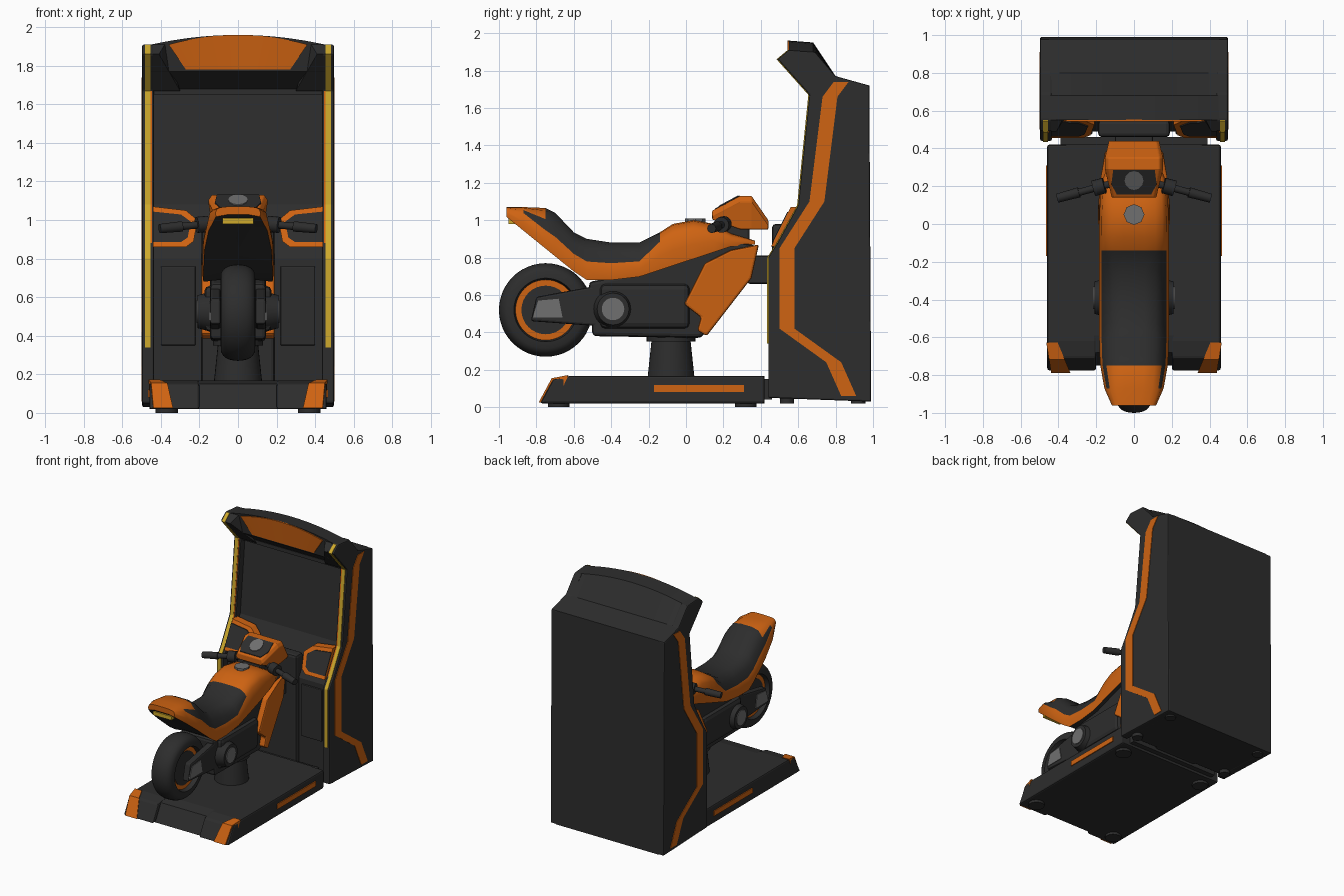
import bpy, bmesh, math
from mathutils import Vector

if "Cube" in bpy.data.objects:
    bpy.data.objects.remove(bpy.data.objects["Cube"])


def material(name, red, green, blue):
    mat = bpy.data.materials.new(name)
    mat.use_nodes = True
    mat.diffuse_color = (red, green, blue, 1)
    mat.node_tree.nodes["Principled BSDF"].inputs["Base Color"].default_value = mat.diffuse_color
    return mat


DARK = material("charcoal", 0.026, 0.026, 0.026)
ORANGE = material("orange", 0.62, 0.125, 0.006)
YELLOW = material("yellow", 0.62, 0.4, 0.025)
GREY = material("grey", 0.16, 0.16, 0.16)


def loft(name, rings, mats, rule=None, bevel=None, smooth=False):
    """Skin closed rings of points; rule(section, side) picks the material."""
    bm = bmesh.new()
    verts = [[bm.verts.new(point) for point in ring] for ring in rings]
    for section, (near, far) in enumerate(zip(verts, verts[1:])):
        for side in range(len(near)):
            face = bm.faces.new((near[side - 1], near[side], far[side], far[side - 1]))
            face.material_index = rule(section, side) if rule else 0
    bm.faces.new(verts[0])
    bm.faces.new(verts[-1])
    bmesh.ops.recalc_face_normals(bm, faces=bm.faces)
    mesh = bpy.data.meshes.new(name)
    bm.to_mesh(mesh)
    bm.free()
    for mat in mats:
        mesh.materials.append(mat)
    ob = bpy.data.objects.new(name, mesh)
    bpy.context.collection.objects.link(ob)
    if bevel:
        mod = ob.modifiers.new("bevel", 'BEVEL')
        mod.width, mod.segments, mod.limit_method = bevel, 2, 'ANGLE'
    if smooth:
        bpy.ops.object.select_all(action='DESELECT')
        ob.select_set(True)
        bpy.context.view_layer.objects.active = ob
        bpy.ops.object.shade_smooth_by_angle(angle=math.radians(40))


def slab(name, profile, inner, outer, mat, bevel=None):
    """Extrude a (y, z) profile along x."""
    loft(name, [[(x, y, z) for y, z in profile] for x in (inner, outer)], [mat], bevel=bevel)


def box(name, xs, ys, zs, mat, bevel=None):
    (back, front), (low, high) = ys, zs
    slab(name, [(back, low), (front, low), (front, high), (back, high)], *xs, mat, bevel)


def block(name, half, ys, zs, mat, bevel=None):
    """Box centred on x."""
    box(name, (-half, half), ys, zs, mat, bevel)


def shift(path, dy):
    return [(y + dy, z) for y, z in path]


def ribbon(name, path, width, inner, outer, mat):
    """Band of constant y width that follows a (y, z) path."""
    slab(name, path + shift(path, width)[::-1], inner, outer, mat)


def lathe(name, start, axis, profile, mat, count=32):
    """Turn (distance, radius) pairs about an axis."""
    axis = Vector(axis).normalized()
    u = axis.orthogonal().normalized()
    v = axis.cross(u)
    angles = [math.tau * k / count for k in range(count)]
    rings = [[Vector(start) + axis * along + (u * math.cos(a) + v * math.sin(a)) * radius for a in angles]
             for along, radius in profile]
    loft(name, rings, [mat], smooth=True)


def disc(name, start, axis, radius, depth, mat, count=32):
    lathe(name, start, axis, [(0, radius), (depth, radius)], mat, count)


RIGHT, UP = Vector((1, 0, 0)), Vector((0, 0, 1))
SIDES = (("left", 1), ("right", -1))

# Cabinet: side walls share their front edge with the core and the light strips
front = [(0.44, 0.05), (0.44, 0.8), (0.49, 0.88), (0.6, 1.08), (0.66, 1.67), (0.49, 1.86), (0.55, 1.91)]
back = [(0.8, 1.77), (0.98, 1.72), (0.99, 0.03)]
slab("cabinet_core", shift(front[:5], 0.05) + back, -0.45, 0.45, DARK)
block("front_column", 0.19, (0.46, 0.55), (0.05, 0.98), DARK, 0.02)
block("screen_frame_bar", 0.44, (0.68, 0.74), (1.65, 1.68), DARK)

# Header and its sign follow the same shallow arch
steps = [k / 8 for k in range(-8, 9)]


def arch(t):
    return 1.96 - 0.05 * t * t


loft("header", [[(0.45 * t, *point) for point in
                 [(0.57, 1.77), (0.55, arch(t)), (0.68, arch(t) - 0.01), *back[:2], (0.71, 1.66)]]
                for t in steps], [DARK])
loft("header_sign", [[(0.36 * t, 0.543, arch(t)), (0.27 * t, 0.563, 1.78),
                      (0.27 * t, 0.573, 1.78), (0.36 * t, 0.553, arch(t))] for t in steps], [ORANGE])

stripe = [(0.79, 1.74), (0.73, 1.66), (0.66, 1.1), (0.5, 0.85), (0.5, 0.42), (0.75, 0.24), (0.83, 0.06)]
pod = [(0.44, 1.07), (0.27, 1.05), (0.21, 1), (0.23, 0.89), (0.27, 0.86), (0.44, 0.86)]
inset = [(0.44 + (x - 0.44) * 0.85, 0.965 + (z - 0.965) * 0.75) for x, z in pod]
for side, s in SIDES:
    slab(side + "_cabinet_wall", front + [(0.69, 1.9)] + back, s * 0.435, s * 0.497, DARK, 0.008)
    ribbon(side + "_cabinet_stripe", stripe, 0.08, s * 0.49, s * 0.501, ORANGE)
    ribbon(side + "_light_strip", [(0.44, 0.34)] + front[1:], -0.006, s * 0.455, s * 0.482, YELLOW)
    ribbon(side + "_strip_edge", front[2:5], -0.005, s * 0.447, s * 0.455, ORANGE)
    loft(side + "_header_gusset", [[(s * x, y, z) for x, (y, z) in zip(xs, (front[5], front[6], front[4]))]
                                   for xs in ((0.44, 0.44, 0.44), (0.41, 0.38, 0.3))], [DARK])
    # Console pod: orange frame around a dark panel
    for label, outline, lift, mat in (("frame", pod, 0, ORANGE), ("panel", inset, 0.006, DARK)):
        loft(side + "_pod_" + label, [[(s * x, z / 2 + 0.025 + dy, z) for x, z in outline]
                                      for dy in (-lift, 0.06)], [mat])
    box(side + "_door", (s * 0.22, s * 0.4), (0.475, 0.5), (0.35, 0.76), DARK, 0.006)
    for y in (0.54, 0.92):
        disc(side + "_cabinet_foot", (s * 0.42, y, 0.02), UP, 0.04, 0.03, DARK, 12)

# Base platform: raised rails with painted front corners
rail = [(-0.78, 0.02), (-0.71, 0.15), (-0.62, 0.167), (0.42, 0.167), (0.42, 0.02)]
slab("base_deck", shift(rail[:3], 0.03) + rail[3:], -0.36, 0.36, DARK)
block("base_link", 0.39, (0.36, 0.46), (0.04, 0.15), DARK)
for side, s in SIDES:
    slab(side + "_base_rail", rail, s * 0.2, s * 0.46, DARK, 0.012)
    corner = shift(rail[:3], -0.008) + [(-0.65, 0.12), (-0.69, 0.02)]
    loft(side + "_base_corner", [[(s * (x + slant * (y + 0.78)), y, z + 0.005) for y, z in corner]
                                 for x, slant in ((0.34, 0.42), (0.44, 0.16))], [ORANGE])
    box(side + "_base_stripe", (s * 0.455, s * 0.467), (-0.17, 0.31), (0.08, 0.12), ORANGE)
    for y in (-0.68, 0.32):
        disc(side + "_base_foot", (s * 0.37, y, 0), UP, 0.06, 0.03, DARK, 12)

# Pedestal under the bike
lathe("pedestal", (0, -0.08, 0.16), UP, [(0, 0.125), (0.19, 0.105), (0.19, 0.13), (0.26, 0.13)], DARK)

# Rear wheel: rounded tyre, orange rim and dark hub
axle = Vector((0, -0.75, 0.52))
curve = [math.pi * k / 12 for k in range(13)]
tyre = [(-0.09 * math.cos(a), 0.17 + 0.08 * abs(math.sin(a)) ** 0.6) for a in curve]
lathe("rear_tyre", axle, RIGHT, [(-0.05, 0.16), *tyre, (0.05, 0.16)], DARK, 48)
disc("wheel_rim", axle - RIGHT * 0.056, RIGHT, 0.162, 0.112, ORANGE)
disc("wheel_hub", axle - RIGHT * 0.06, RIGHT, 0.13, 0.12, DARK)

# Bike core, engine, swing arms and side fairings
chassis = [(-0.52, 0.67), (-0.5, 0.38), (0.08, 0.37), (0.33, 0.68), (0.39, 0.86), (0.2, 0.9), (-0.25, 0.72)]
slab("chassis", chassis, -0.145, 0.145, DARK, 0.02)
block("engine", 0.175, (-0.46, 0.02), (0.42, 0.66), DARK, 0.03)
block("cabinet_coupling", 0.1, (0.33, 0.48), (0.66, 0.81), DARK, 0.01)
arm = [(-0.83, 0.46), (-0.8, 0.59), (-0.42, 0.66), (-0.42, 0.43)]
cover = [(-0.82, 0.48), (-0.79, 0.57), (-0.68, 0.58), (-0.66, 0.48)]
fairing = [(0.1, 0.77), (0.24, 0.84), (0.39, 0.87), (0.35, 0.69), (0.11, 0.38), (0.06, 0.41), (0.08, 0.48),
           (-0.01, 0.55)]
for side, s in SIDES:
    slab(side + "_swing_arm", arm, s * 0.09, s * 0.145, DARK, 0.012)
    slab(side + "_axle_cover", cover, s * 0.14, s * 0.15, GREY)
    clutch = Vector((s * 0.14, -0.39, 0.525))
    lathe(side + "_engine_cover", clutch, RIGHT * s, [(0, 0.105), (0.07, 0.085)], DARK)
    disc(side + "_engine_cap", clutch, RIGHT * s, 0.06, 0.076, GREY)
    loft(side + "_fairing", [[(s * (x - max(0, y / 5 - 0.04)), y, z) for y, z in fairing]
                             for x in (0.13, 0.19)], [ORANGE], bevel=0.012)

# Upper shell: tail, seat and tank in one skin over a (y, z) top line
top_line = [(-0.96, 1.07), (-0.87, 1.07), (-0.75, 1.065), (-0.7, 1.04), (-0.6, 0.935), (-0.53, 0.9), (-0.4, 0.88),
            (-0.25, 0.88), (-0.14, 0.935), (-0.07, 0.98), (0.04, 1), (0.15, 0.98), (0.24, 0.93), (0.37, 0.89)]
SEAT = range(2, 8)


def shell_ring(index, y, top):
    width = 0.185 * (1 - 0.4 * ((y + 0.3) / 0.67) ** 6)
    low = max(0.24 - 0.81 * y, 0.68, 0.78 + 0.33 * y)
    low = min(low, top - 0.02)
    edge = low + (top - low) * (0.45 if index in SEAT else 0.75)
    half = [(0.3, top), (0.62, top * 0.88 + edge * 0.12), (0.82, (top + edge) / 2), (0.93, edge),
            (1, (edge + low) / 2), (0.97, low), (0.5, low + 0.01)]
    return [(s * width * x, y, z) for s, row in ((1, half), (-1, half[::-1])) for x, z in row]


def shell_colour(section, side):
    band = min(side, 14 - side)
    underside = side == 7 or band == 6
    seat = section in SEAT and band < 4
    tail_wedge = section == 1 and band == 3
    return int(underside or seat or tail_wedge)


loft("bike_shell", [shell_ring(i, *point) for i, point in enumerate(top_line)],
     [ORANGE, DARK], shell_colour, smooth=True)
block("tail_light", 0.08, (-0.95, -0.9), (0.98, 1.01), YELLOW)
disc("fuel_cap", (0, 0.05, 0.985), UP, 0.055, 0.025, GREY, 8)


# Dashboard head with a sloping instrument plate
def head_ring(y, top, width):
    low = max(0.95, 1.06 - 0.4 * y)
    half = [(0.88, top), (1, top - 0.03), (0.85, low)]
    return [(s * width * x, y, z) for s, row in ((1, half), (-1, half[::-1])) for x, z in row]


head = [(0.14, 1.05, 0.12), (0.29, 1.13, 0.155), (0.35, 1.13, 0.155), (0.44, 1, 0.135)]
loft("dash_head", [head_ring(*station) for station in head], [ORANGE], bevel=0.006)


def dash_plate(name, outline, lift, mat):
    loft(name, [[(x, y, 0.975 + y * 0.533 + dz) for x, y in outline] for dz in (-0.004, lift)], [mat])


dash_plate("dash_screen", [(-0.09, 0.155), (0.09, 0.155), (0.12, 0.21), (0.11, 0.285), (-0.11, 0.285),
                           (-0.12, 0.21)], 0.005, DARK)
dash_plate("dash_dial", [(0.05 * math.sin(a), 0.23 + 0.05 * math.cos(a)) for a in curve[::2] + [-a for a in curve[10:0:-2]]],
           0.009, GREY)
block("steering_neck", 0.08, (0.16, 0.34), (0.86, 0.99), DARK, 0.015)

# Handlebars with clamps, grips and levers
for side, s in SIDES:
    bar = Vector((s, -0.27, -0.1)).normalized()
    stem = Vector((s * 0.06, 0.23, 0.99))
    disc(side + "_handlebar", stem, bar, 0.019, 0.3, DARK, 16)
    disc(side + "_clamp", stem + bar * 0.1, bar, 0.042, 0.06, DARK, 16)
    lathe(side + "_grip", stem + bar * 0.24, bar, [(0, 0.027), (0.12, 0.024)], DARK, 16)
    disc(side + "_brake_lever", stem + bar * 0.14, (s, -0.15, -0.1), 0.009, 0.15, DARK, 8)
